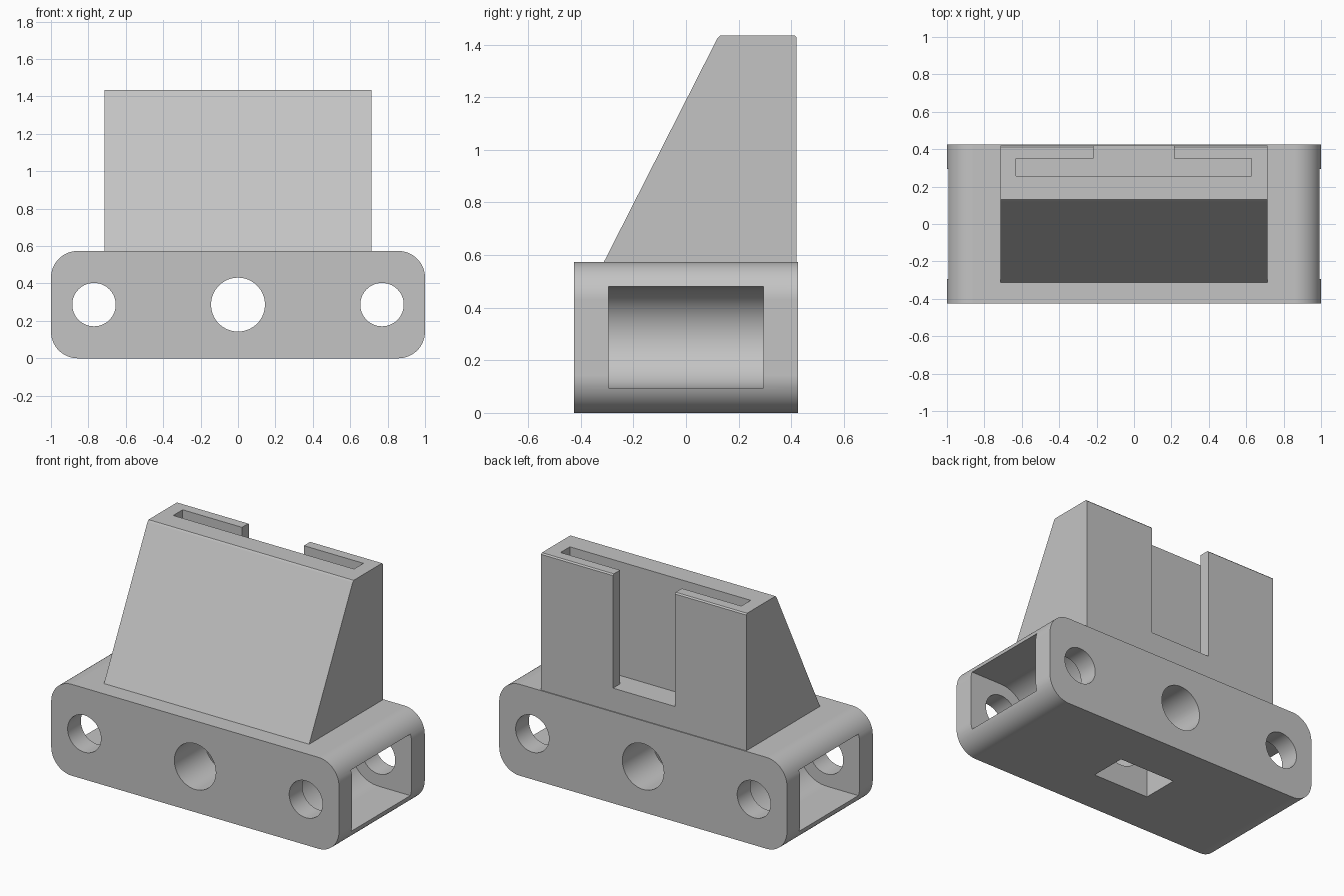
import bpy, bmesh, math
from mathutils import Vector

if "Cube" in bpy.data.objects:
    bpy.data.objects.remove(bpy.data.objects["Cube"], do_unlink=True)

gray = bpy.data.materials.new("light_gray")
gray.use_nodes = True
gray.diffuse_color = (0.55, 0.55, 0.55, 1)
gray.node_tree.nodes["Principled BSDF"].inputs["Base Color"].default_value = (0.55, 0.55, 0.55, 1)


def prism(name, points, depth):
    """Extrude a closed outline of 3D points along the depth vector."""
    bm = bmesh.new()
    face = bm.faces.new([bm.verts.new(p) for p in points])
    ext = bmesh.ops.extrude_face_region(bm, geom=[face])
    moved = [v for v in ext["geom"] if isinstance(v, bmesh.types.BMVert)]
    bmesh.ops.translate(bm, verts=moved, vec=Vector(depth))
    bmesh.ops.recalc_face_normals(bm, faces=bm.faces)
    mesh = bpy.data.meshes.new(name)
    bm.to_mesh(mesh)
    bm.free()
    mesh.materials.append(gray)
    obj = bpy.data.objects.new(name, mesh)
    bpy.context.collection.objects.link(obj)
    return obj


def box(name, x0, x1, y0, y1, z0, z1):
    outline = [(x0, y0, z0), (x1, y0, z0), (x1, y1, z0), (x0, y1, z0)]
    return prism(name, outline, (0, 0, z1 - z0))


def arc(cx, cz, r, start, end, steps, y):
    """Points of an arc in the XZ plane, angles in degrees."""
    angles = [math.radians(start + (end - start) * i / steps) for i in range(steps + 1)]
    return [(cx + r * math.cos(a), y, cz + r * math.sin(a)) for a in angles]


def cut(target, cutter):
    mod = target.modifiers.new("cut", "BOOLEAN")
    mod.operation = "DIFFERENCE"
    mod.solver = "EXACT"
    mod.object = cutter
    bpy.context.view_layer.objects.active = target
    bpy.ops.object.modifier_apply(modifier=mod.name)
    bpy.data.objects.remove(cutter, do_unlink=True)


def finish(obj):
    bpy.ops.object.select_all(action="DESELECT")
    obj.select_set(True)
    bpy.context.view_layer.objects.active = obj
    bpy.ops.object.shade_smooth_by_angle(angle=math.radians(30))
    mod = obj.modifiers.new("flat_normals", "WEIGHTED_NORMAL")
    mod.keep_sharp = True


HEIGHT, HALF_DEPTH, CORNER = 0.574, 0.426, 0.143
MID = HEIGHT / 2

# Rounded base block
outline = []
for i, (sx, sz) in enumerate([(1, 1), (-1, 1), (-1, -1), (1, -1)]):
    outline += arc(sx * (1 - CORNER), MID + sz * (MID - CORNER), CORNER,
                   90 * i, 90 * i + 90, 16, -HALF_DEPTH)
base = prism("base_block", outline, (0, 2 * HALF_DEPTH, 0))

# Side pockets with a half-round inner end
for side in (-1, 1):
    pocket = arc(0.77, MID, 0.193, 90, 270, 32, -0.295)
    pocket += [(1.1, -0.295, MID - 0.193), (1.1, -0.295, MID + 0.193)]
    pocket = [(side * x, y, z) for x, y, z in pocket]
    cut(base, prism("pocket_cutter", pocket, (0, 0.59, 0)))

# Through holes from front to back
for x, radius in ((-0.77, 0.116), (0, 0.144), (0.77, 0.116)):
    circle = arc(x, MID, radius, 0, 360, 64, -0.5)[:-1]
    cut(base, prism("hole_cutter", circle, (0, 1, 0)))

# Rectangular recess in the underside
cut(base, box("recess_cutter", -0.2, 0.2, -0.12, 0.12, -0.1, MID))
finish(base)

# Wedge tower with a sloped front
TOP, BACK, HALF_WIDTH = 1.435, 0.42, 0.713
profile = [(-0.312, HEIGHT), (BACK, HEIGHT), (BACK, TOP - 0.008), (BACK - 0.008, TOP),
           (0.13, TOP), (0.12, TOP - 0.01)]
tower = prism("tower", [(-HALF_WIDTH, y, z) for y, z in profile], (2 * HALF_WIDTH, 0, 0))

# Card slot and the open window in the back wall
SLOT_FLOOR = 0.72
cut(tower, box("slot_cutter", -0.63, 0.627, 0.257, 0.35, SLOT_FLOOR, 1.6))
cut(tower, box("window_cutter", -0.217, 0.213, 0.3, 0.6, SLOT_FLOOR, 1.6))
finish(tower)
